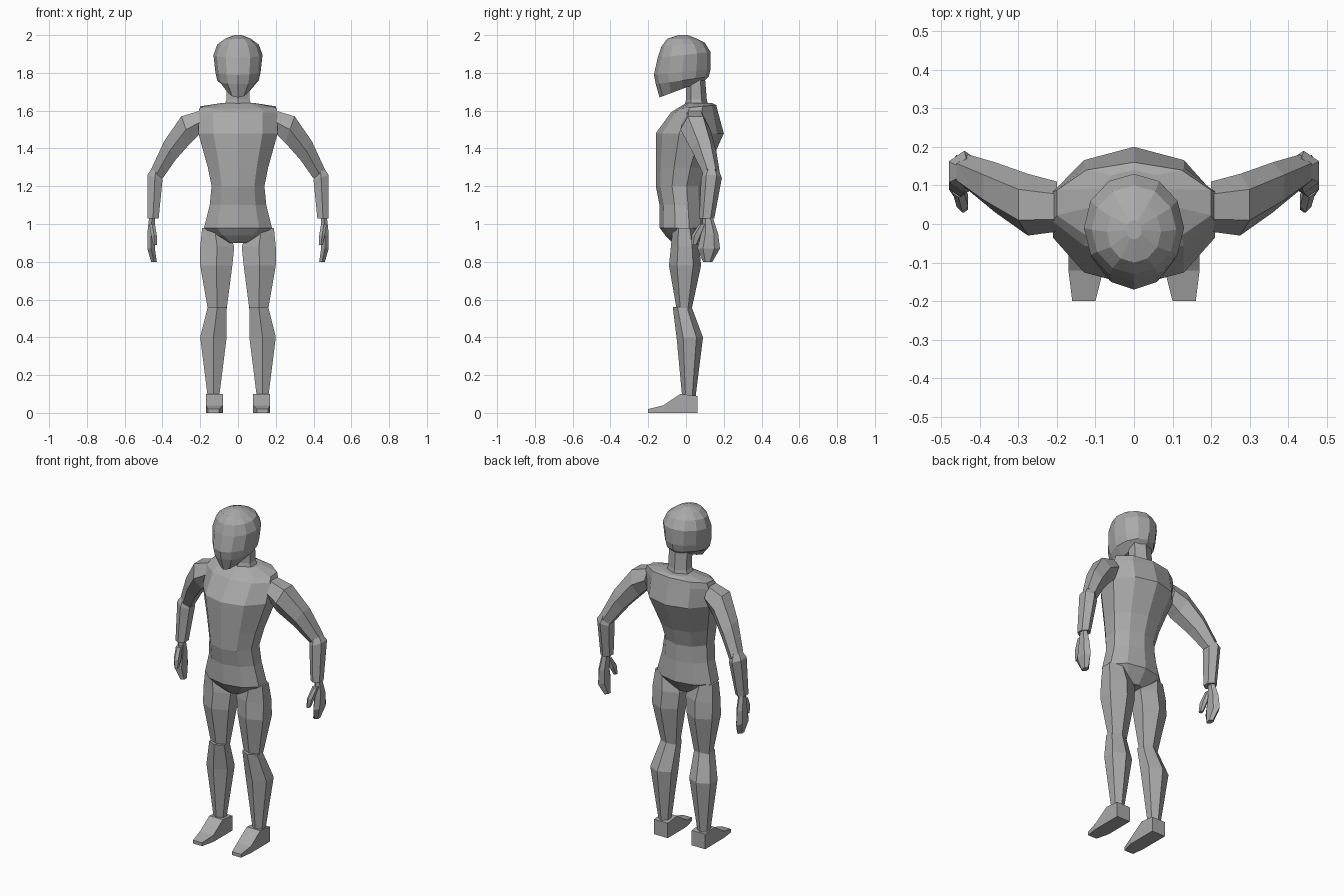
import bpy
import bmesh
from math import cos, sin, pi

cube = bpy.data.objects.get("Cube")
if cube:
    bpy.data.objects.remove(cube)

grey = bpy.data.materials.new("plain grey")
grey.use_nodes = True
colour = (.4, .4, .4, 1)
grey.diffuse_color = colour
grey.node_tree.nodes["Principled BSDF"].inputs["Base Color"].default_value = colour


def polygon(sides, turn=0.0):
    """Regular polygon with its first corner forward, stretched to fill a unit square."""
    angles = [turn - pi / 2 + 2 * pi * i / sides for i in range(sides)]
    wide = max(cos(angle) for angle in angles)
    deep = max(sin(angle) for angle in angles)
    return [((1 + cos(angle) / wide) / 2, (1 + sin(angle) / deep) / 2) for angle in angles]


def ring(z, inner, outer, front, back, tilt=0, rise=0):
    """Limits of one cross-section; tilt lifts its outer end, rise lifts its back."""
    return lambda u, v: (inner + (outer - inner) * u,
                         front + (back - front) * v,
                         z + tilt * u + rise * v)


def level(z, half, front, back, rise=0):
    """Cross-section centred on the body."""
    return ring(z, -half, half, front, back, rise=rise)


def station(y, inner, outer, top):
    """Upright cross-section of a foot, resting on the ground."""
    return lambda u, v: (inner + (outer - inner) * u, y, top * v)


def loft(name, profile, rings, side=1):
    """Skin the cross-sections into one closed, flat-faced part."""
    bm = bmesh.new()
    loops = []
    for place in rings:
        points = [place(u, v) for u, v in profile]
        loops.append([bm.verts.new((side * x, y, z)) for x, y, z in points])
    for low, high in zip(loops, loops[1:]):
        for i in range(len(profile)):
            bm.faces.new((low[i - 1], low[i], high[i], high[i - 1]))
    bm.faces.new(loops[0])
    bm.faces.new(loops[-1])
    bmesh.ops.recalc_face_normals(bm, faces=bm.faces)
    mesh = bpy.data.meshes.new(name)
    bm.to_mesh(mesh)
    bm.free()
    mesh.materials.append(grey)
    bpy.context.collection.objects.link(bpy.data.objects.new(name, mesh))


def pair(name, profile, rings):
    """Build a part on both sides of the body."""
    loft("left_" + name, profile, rings)
    loft("right_" + name, profile, rings, side=-1)


limb = polygon(sides=6)

# Torso, from the crotch over the hem, waist and chest to the neck
loft("torso", polygon(sides=10), [
    level(z=.9, half=.06, front=-.07, back=.04),
    level(z=.94, half=.13, front=-.11, back=.07),
    level(z=.98, half=.18, front=-.14, back=.1),
    level(z=1.1, half=.15, front=-.14, back=.09),
    level(z=1.2, half=.14, front=-.16, back=.09),
    level(z=1.3, half=.16, front=-.16, back=.12),
    level(z=1.48, half=.21, front=-.16, back=.2),
    level(z=1.59, half=.21, front=-.08, back=.17),
    level(z=1.61, half=.2, front=-.05, back=.16, rise=.02),
    level(z=1.64, half=.09, front=0, back=.14),
])

# Neck
loft("neck", limb, [
    level(z=1.61, half=.08, front=-.01, back=.12),
    level(z=1.66, half=.06, front=0, back=.11),
    level(z=1.78, half=.06, front=0, back=.1),
])

# Head, from the sloping jaw to the crown
loft("head", polygon(sides=12), [
    level(z=1.67, half=.06, front=-.14, back=.1, rise=.09),
    level(z=1.74, half=.11, front=-.16, back=.12, rise=.04),
    level(z=1.79, half=.12, front=-.17, back=.13, rise=.03),
    level(z=1.88, half=.13, front=-.15, back=.13, rise=.03),
    level(z=1.94, half=.11, front=-.13, back=.1, rise=.02),
    level(z=1.98, half=.07, front=-.1, back=.06),
    level(z=2, half=.02, front=-.04, back=.01),
])

# Arms, sloping down, outward and back to the elbows
pair("upper_arm", limb, [
    ring(z=1.48, tilt=.12, inner=.2, outer=.2, front=-.02, back=.11),
    ring(z=1.43, tilt=.14, inner=.25, outer=.3, front=-.03, back=.13),
    ring(z=1.34, tilt=.1, inner=.33, outer=.39, front=.03, back=.16),
    ring(z=1.24, tilt=.05, inner=.4, outer=.46, front=.09, back=.18),
])
pair("forearm", limb, [
    ring(z=1.29, inner=.41, outer=.46, front=.1, back=.17),
    ring(z=1.23, tilt=.03, inner=.4, outer=.48, front=.08, back=.19),
    ring(z=1.03, inner=.42, outer=.48, front=.07, back=.15),
])

# Hands
pair("hand", limb, [
    ring(z=1.04, inner=.44, outer=.47, front=.09, back=.14),
    ring(z=.95, inner=.44, outer=.48, front=.08, back=.17),
    ring(z=.87, inner=.44, outer=.48, front=.06, back=.18),
    ring(z=.8, inner=.43, outer=.46, front=.09, back=.14),
])
pair("thumb", limb, [
    ring(z=1, inner=.44, outer=.47, front=.07, back=.11),
    ring(z=.94, inner=.43, outer=.46, front=.03, back=.09),
    ring(z=.89, inner=.43, outer=.45, front=.03, back=.06),
])

# Legs
pair("thigh", limb, [
    ring(z=.98, inner=.06, outer=.19, front=-.07, back=.05),
    ring(z=.88, inner=.02, outer=.2, front=-.08, back=.07),
    ring(z=.78, inner=.03, outer=.2, front=-.09, back=.08),
    ring(z=.55, inner=.06, outer=.16, front=-.05, back=.03),
])
pair("shin", limb, [
    ring(z=.56, inner=.06, outer=.16, front=-.07, back=.03),
    ring(z=.4, inner=.06, outer=.2, front=-.05, back=.09),
    ring(z=.08, inner=.1, outer=.16, front=-.02, back=.05),
])

# Feet, from the toe to the heel
pair("foot", polygon(sides=4, turn=pi / 4), [
    station(y=-.2, inner=.1, outer=.16, top=.02),
    station(y=-.12, inner=.08, outer=.17, top=.04),
    station(y=-.03, inner=.08, outer=.17, top=.1),
    station(y=.06, inner=.08, outer=.17, top=.09),
])
